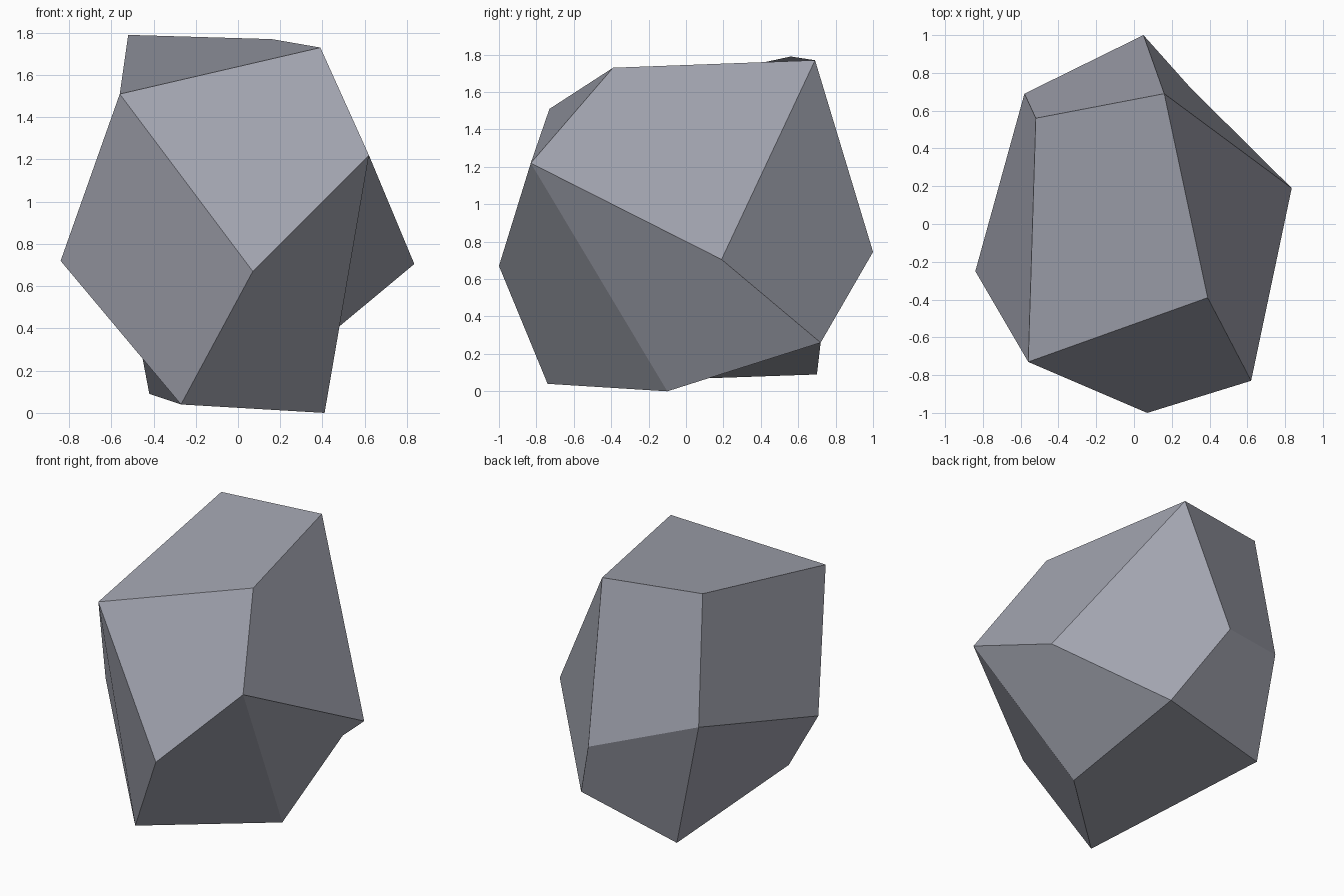
import bpy
import bmesh
from mathutils import Vector

# Remove the default cube
cube = bpy.data.objects.get("Cube")
if cube:
    bpy.data.objects.remove(cube, do_unlink=True)


def make_material(name, colour):
    material = bpy.data.materials.new(name)
    material.use_nodes = True
    material.diffuse_color = colour
    material.node_tree.nodes["Principled BSDF"].inputs["Base Color"].default_value = colour
    return material


# Six tips of the boulder: top, base, left, right, front and back
tips = {
    "T": (.16, .69, 1.77), "B": (-.27, -.74, .04),
    "L": (.62, -.83, 1.22), "R": (-.58, .69, .93),
    "F": (-.56, -.73, 1.51), "K": (.3, .72, .26),
}

# One corner between every three neighbouring tips
corners = {
    "TFR": (-.52, .56, 1.79), "TFL": (.39, -.39, 1.73),
    "TKL": (.835, .19, .705), "TKR": (.05, 1, .745),
    "BFL": (.07, -1, .67), "BFR": (-.84, -.25, .72),
    "BKL": (.41, -.1, 0), "BKR": (-.42, .7, .09),
}

bm = bmesh.new()
verts = {key: bm.verts.new(point) for key, point in {**tips, **corners}.items()}
middle = Vector((0, 0, .9))

# Each facet spans two neighbouring tips and the two corners they share,
# starting at a tip so that it folds along the line between the tips
for first in tips:
    for second in tips:
        shared = [key for key in corners if first in key and second in key]
        if first < second and len(shared) == 2:
            loop = [verts[key] for key in (first, shared[0], second, shared[1])]
            across = loop[2].co - loop[0].co
            outward = across.cross(loop[3].co - loop[1].co)
            if outward.dot(loop[0].co + loop[2].co - 2 * middle) < 0:
                loop[1], loop[3] = loop[3], loop[1]
            bm.faces.new(loop).smooth = False

mesh = bpy.data.meshes.new("boulder")
bm.to_mesh(mesh)
bm.free()

# Boulder object in a single stone colour
mesh.materials.append(make_material("blue grey stone", (.36, .37, .43, 1)))
boulder = bpy.data.objects.new("boulder", mesh)
bpy.context.scene.collection.objects.link(boulder)
